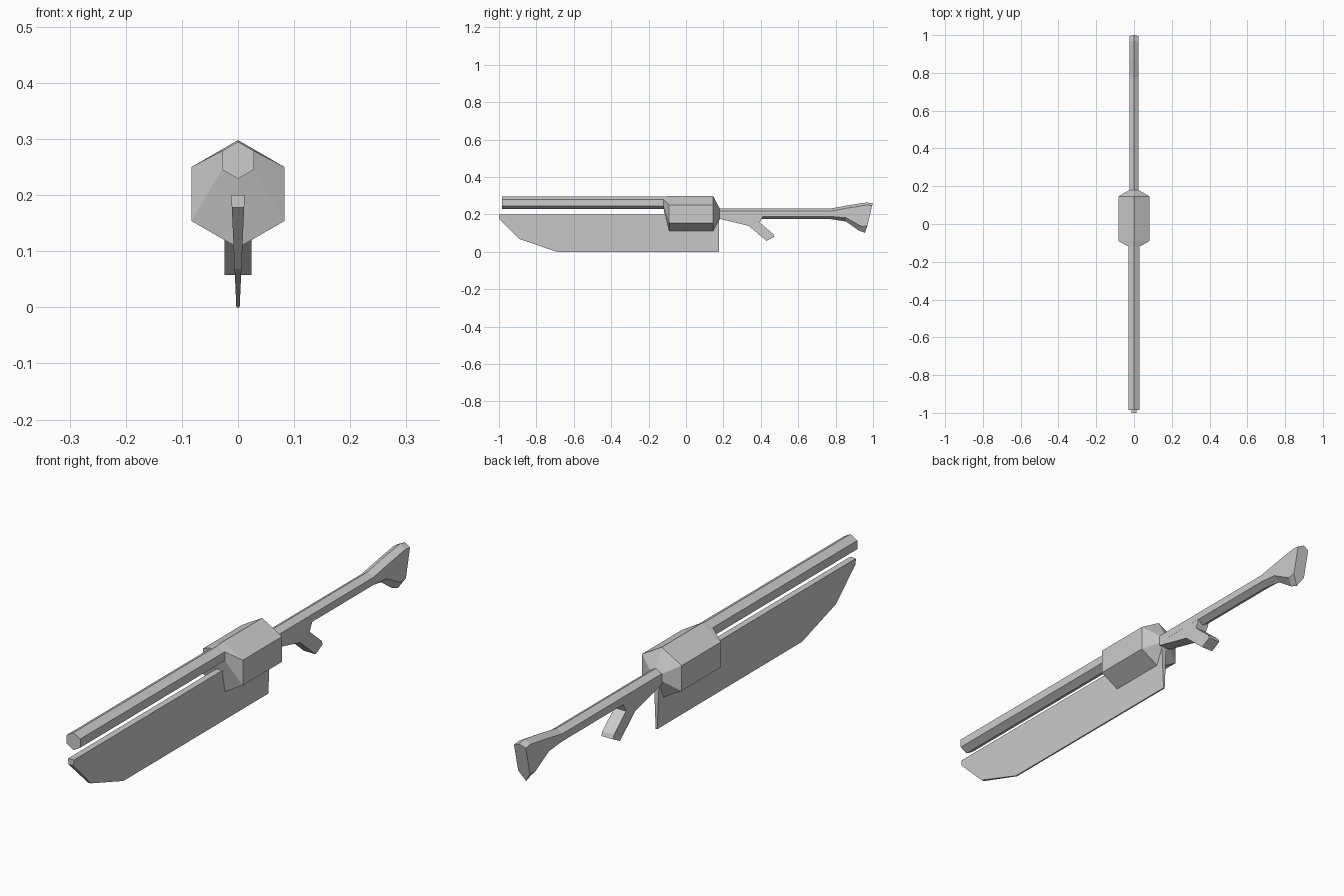
import bpy, bmesh, math

if "Cube" in bpy.data.objects:
    bpy.data.objects.remove(bpy.data.objects["Cube"])


def finish(name, bm):
    bmesh.ops.recalc_face_normals(bm, faces=bm.faces)
    mesh = bpy.data.meshes.new(name)
    bm.to_mesh(mesh)
    bm.free()
    obj = bpy.data.objects.new(name, mesh)
    bpy.context.collection.objects.link(obj)
    return obj


def loft(name, rings):
    """Join matching rings of points with quads and cap both ends."""
    bm = bmesh.new()
    vr = [[bm.verts.new(p) for p in ring] for ring in rings]
    n = len(vr[0])
    for a, b in zip(vr, vr[1:]):
        for i in range(n):
            j = (i + 1) % n
            bm.faces.new((a[i], a[j], b[j], b[i]))
    bm.faces.new(vr[0])
    bm.faces.new(vr[-1])
    return finish(name, bm)


def hexagon(y, zc, r):
    """Regular hexagon facing y, with a corner on top."""
    return [(r * math.sin(k * math.pi / 3), y, zc + r * math.cos(k * math.pi / 3))
            for k in range(6)]


def stock_ring(top, upper, lower, bottom, w=0.0247):
    """Six-sided section whose corners are given as (y, z), mirrored in x."""
    right = [(w, *upper), (w, *lower)]
    left = [(-w, *lower), (-w, *upper)]
    return [(0, *top), *right, (0, *bottom), *left]


def slab(name, profile, width):
    """Side profile in (y, z), with half thickness as a function of z."""
    return loft(name, [[(s * width(z), y, z) for y, z in profile] for s in (-1, 1)])


# Hexagonal barrel, running slightly into the receiver
loft("barrel", [hexagon(-0.985, 0.262, 0.033), hexagon(-0.10, 0.262, 0.033)])

# Receiver, tapering to the barrel in front and to the stock behind
loft("receiver", [hexagon(-0.12, 0.262, 0.033), hexagon(-0.09, 0.202, 0.096),
                  hexagon(0.145, 0.202, 0.096), hexagon(0.18, 0.203, 0.0285)])

# Long stock with a flared butt
loft("stock", [
    hexagon(0.17, 0.203, 0.0285),
    hexagon(0.775, 0.203, 0.0285),
    stock_ring((0.875, 0.25), (0.86, 0.233), (0.855, 0.182), (0.855, 0.162)),
    stock_ring((0.97, 0.264), (0.965, 0.25), (0.94, 0.135), (0.925, 0.113)),
    stock_ring((1.0, 0.258), (0.995, 0.247), (0.97, 0.14), (0.957, 0.101)),
])

# Slanted pistol grip under the stock
slab("grip", [(0.18, 0.19), (0.18, 0.176), (0.337, 0.138), (0.43, 0.058), (0.472, 0.08),
              (0.466, 0.095), (0.394, 0.157), (0.408, 0.185), (0.408, 0.19)],
     lambda z: 0.0245)

# Blade, thick at the spine and thin at the cutting edge
slab("blade", [(-1.0, 0.2), (-1.0, 0.178), (-0.89, 0.068), (-0.69, 0.0),
               (0.177, 0.0), (0.177, 0.2)],
     lambda z: 0.003 + 0.045 * z)
